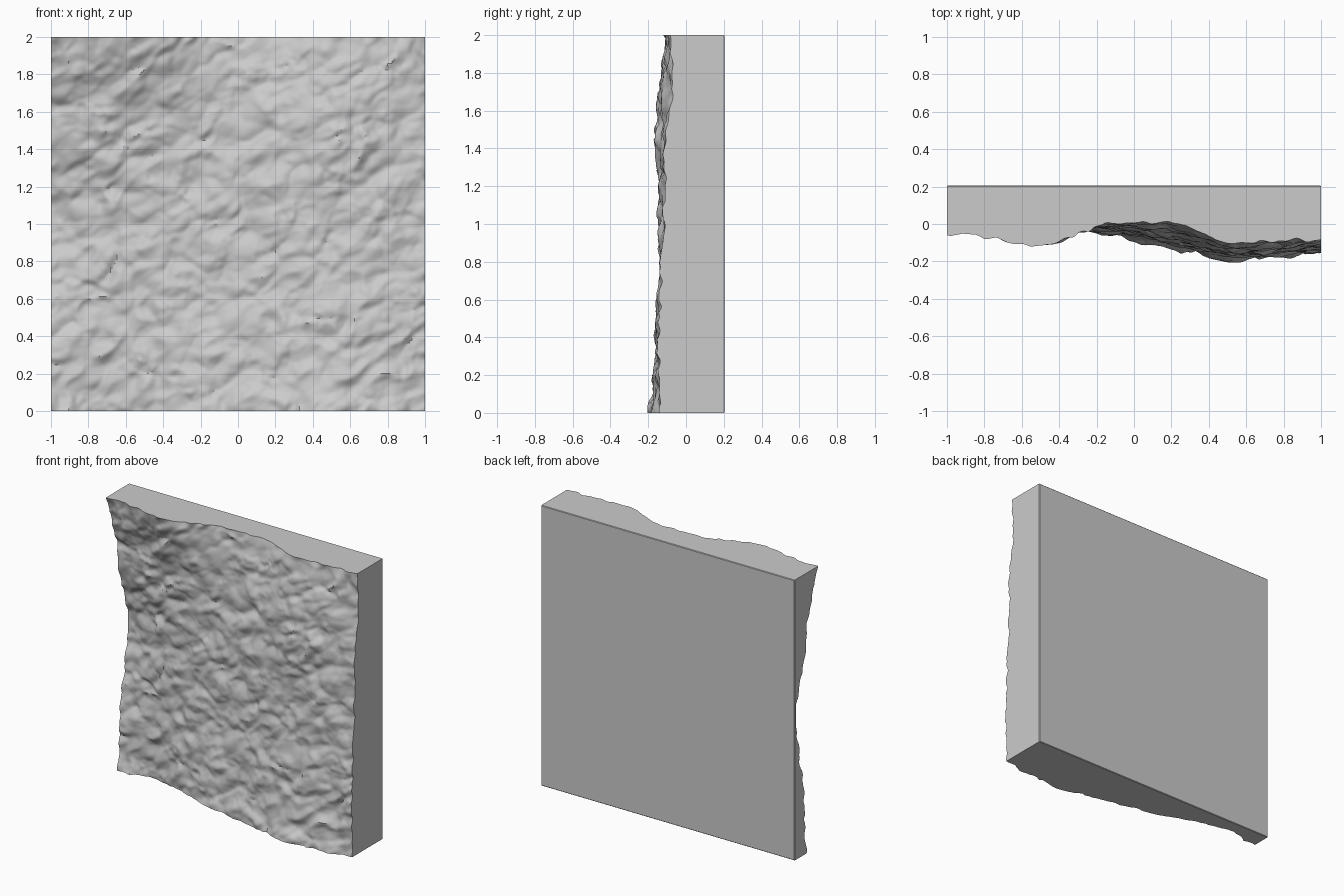
import bpy, bmesh, math
from mathutils import Vector, noise

if "Cube" in bpy.data.objects:
    bpy.data.objects.remove(bpy.data.objects["Cube"])

N = 170          # grid cells across the rough front
BACK = 0.205     # flat back plane

# Broad relief of the front (y values), rows from z=0 to z=2, columns from x=-1 to x=1
RELIEF = [
    [0.06, 0.10, 0.05, -0.04, -0.09, -0.135, -0.195, -0.18, -0.14],
    [0.11, 0.09, 0.04, -0.01, -0.05, -0.10, -0.15, -0.15, -0.145],
    [0.18, 0.10, 0.04, 0.00, -0.04, -0.09, -0.13, -0.14, -0.125],
    [0.07, 0.03, 0.00, -0.01, -0.03, -0.09, -0.155, -0.14, -0.10],
    [-0.05, -0.075, -0.12, -0.045, 0.01, -0.02, -0.10, -0.10, -0.08],
]


def spline(vals, t):
    """Catmull-Rom through evenly spaced values, t in 0..1."""
    n = len(vals) - 1
    i = min(int(t * n), n - 1)
    f = t * n - i
    b, c = vals[i], vals[i + 1]
    a = vals[i - 1] if i > 0 else 2 * b - c
    d = vals[i + 2] if i + 2 <= n else 2 * c - b
    return b + 0.5 * f * (c - a + f * (2 * a - 5 * b + 4 * c - d + f * (3 * (b - c) + d - a)))


def rock(x, z):
    """Chipped stone detail: slanted lumps, smaller chips and a little grit."""
    p = Vector((x, z, 3.7))
    q = p + noise.noise_vector(p * 5) * 0.04
    slant = Vector((q.x * 0.8 + q.y * 0.6, (q.y * 0.8 - q.x * 0.6) * 1.4, 1.3))
    lumps = noise.voronoi(slant * 5)[0][0] - 0.45
    chips = noise.voronoi(slant * 10)[0][0] - 0.45
    broad = noise.noise(q * 3)
    ridges = abs(noise.noise(slant * 8)) - 0.2
    grit = max(0.0, noise.noise(p * 9)) * noise.noise(p * 33)
    return 0.040 * lumps + 0.020 * chips + 0.012 * broad + 0.022 * ridges + 0.014 * grit


def front_y(x, z):
    row = [spline(r, (x + 1) / 2) for r in RELIEF]
    return max(-0.205, min(0.188, spline(row, z / 2) + rock(x, z)))


bm = bmesh.new()

# Rough front
grid = []
for j in range(N + 1):
    z = 2 * j / N
    grid.append([bm.verts.new((x, front_y(x, z), z))
                 for x in (-1 + 2 * i / N for i in range(N + 1))])
for j in range(N):
    for i in range(N):
        f = bm.faces.new((grid[j][i], grid[j][i + 1], grid[j + 1][i + 1], grid[j + 1][i]))
        f.smooth = True

# Flat back and the four cut sides that follow the front's outline
bl, br, tr, tl = [bm.verts.new((x, BACK, z)) for x, z in ((-1, 0), (1, 0), (1, 2), (-1, 2))]
back = bm.faces.new((bl, tl, tr, br))
bm.faces.new(grid[0][::-1] + [bl, br])
bm.faces.new(grid[N] + [tr, tl])
bm.faces.new([r[0] for r in grid] + [tl, bl])
bm.faces.new([r[N] for r in grid][::-1] + [br, tr])

# Small chamfer around the back
bmesh.ops.bevel(bm, geom=list(back.edges), offset=0.004, segments=1, affect='EDGES')
bmesh.ops.recalc_face_normals(bm, faces=bm.faces[:])

mesh = bpy.data.meshes.new("rock_wall_panel")
bm.to_mesh(mesh)
bm.free()
panel = bpy.data.objects.new("rock_wall_panel", mesh)
bpy.context.collection.objects.link(panel)

# Smooth stone with crisp breaks
bpy.context.view_layer.objects.active = panel
panel.select_set(True)
bpy.ops.object.shade_smooth_by_angle(angle=math.radians(35))
